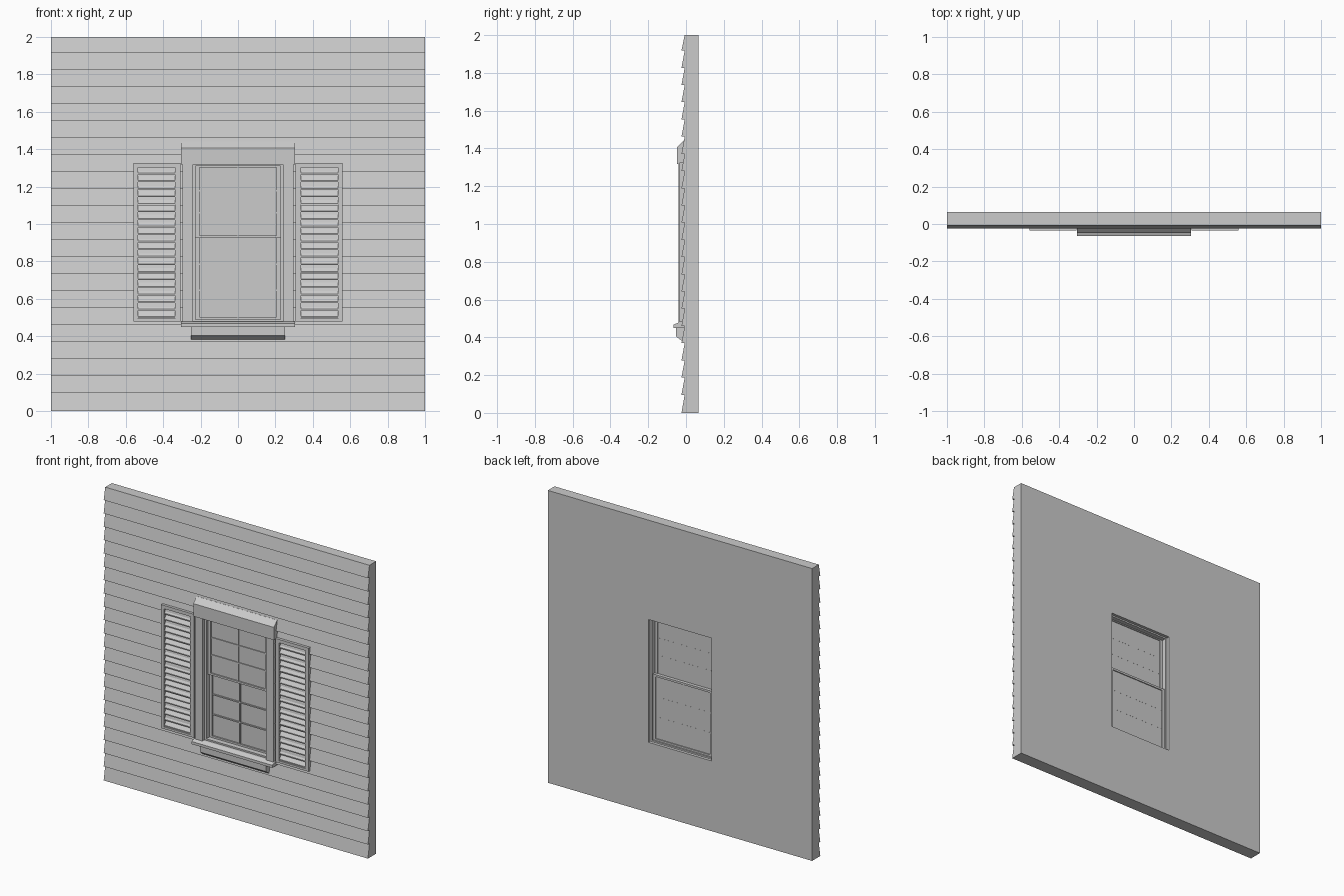
import bpy, bmesh

if "Cube" in bpy.data.objects:
    bpy.data.objects.remove(bpy.data.objects["Cube"])


def finish(bm, name):
    bmesh.ops.recalc_face_normals(bm, faces=bm.faces)
    me = bpy.data.meshes.new(name)
    bm.to_mesh(me)
    bm.free()
    ob = bpy.data.objects.new(name, me)
    bpy.context.collection.objects.link(ob)
    return ob


def prism(bm, profile, x0, x1):
    """Extrude a closed (y, z) profile along x."""
    a = [bm.verts.new((x0, y, z)) for y, z in profile]
    b = [bm.verts.new((x1, y, z)) for y, z in profile]
    bm.faces.new(a)
    bm.faces.new(b[::-1])
    n = len(a)
    for i in range(n):
        j = (i + 1) % n
        bm.faces.new((a[i], b[i], b[j], a[j]))


def box(bm, x0, x1, y0, y1, z0, z1):
    prism(bm, [(y0, z0), (y1, z0), (y1, z1), (y0, z1)], x0, x1)


def frame(bm, outer, inner, y0, y1):
    """Rectangular ring; outer and inner are (x0, x1, z0, z1)."""
    def ring(r, y):
        x0, x1, z0, z1 = r
        return [bm.verts.new((x, y, z)) for x, z in
                ((x0, z0), (x1, z0), (x1, z1), (x0, z1))]
    rings = [ring(outer, y0), ring(inner, y0), ring(inner, y1), ring(outer, y1)]
    for k in range(4):
        p, q = rings[k], rings[(k + 1) % 4]
        for i in range(4):
            j = (i + 1) % 4
            bm.faces.new((p[i], p[j], q[j], q[i]))


W, Z0, Z1 = 0.24, 0.48, 1.32      # window opening

# wall with opening
bm = bmesh.new()
frame(bm, (-1, 1, 0, 2), (-W, W, Z0, Z1), -0.005, 0.065)
finish(bm, "wall")

# clapboard siding, split beside the window
bm = bmesh.new()
edges = [0.0] + [0.096 + 0.0911 * k for k in range(21)] + [2.0]
for lo, hi in zip(edges, edges[1:]):
    prof = [(-0.005, lo), (-0.024, lo), (-0.007, hi), (-0.005, hi)]
    if hi > Z0 and lo < Z1:
        prism(bm, prof, -1, -0.26)
        prism(bm, prof, 0.26, 1)
    else:
        prism(bm, prof, -1, 1)
finish(bm, "siding")

# side casings
bm = bmesh.new()
for s in (-1, 1):
    x0, x1 = sorted((s * W, s * 0.298))
    box(bm, x0, x1, -0.04, 0, Z0 - 0.01, Z1)
finish(bm, "side_casings")

# header with sloped top
bm = bmesh.new()
prism(bm, [(0, 1.318), (-0.048, 1.318), (-0.048, 1.405), (-0.012, 1.441), (0, 1.441)],
      -0.305, 0.305)
finish(bm, "header")

# sill with sloped top
bm = bmesh.new()
prism(bm, [(0, 0.45), (-0.065, 0.45), (-0.065, 0.468), (-0.035, 0.48), (0, 0.48)],
      -0.305, 0.305)
finish(bm, "sill")

# apron with chamfered underside
bm = bmesh.new()
prism(bm, [(0, 0.383), (-0.025, 0.383), (-0.052, 0.405), (-0.052, 0.45), (0, 0.45)],
      -0.25, 0.25)
finish(bm, "apron")

# jamb liner
bm = bmesh.new()
frame(bm, (-W, W, Z0, Z1), (-0.226, 0.226, 0.49, 1.31), -0.02, 0.045)
finish(bm, "jamb")


# sashes with muntins and glass
def sash(name, z0, z1, c0, c1, y0, y1, bars):
    bm = bmesh.new()
    frame(bm, (-0.226, 0.226, z0, z1), (-0.206, 0.206, c0, c1), y0, y1)
    ym = (y0 + y1) / 2
    m = 0.004
    box(bm, -m, m, y0 + 0.003, ym + 0.0035, c0, c1)
    for z in bars:
        box(bm, -0.206, 0.206, y0 + 0.003, ym + 0.0035, z - m, z + m)
    finish(bm, name)
    bm = bmesh.new()
    box(bm, -0.207, 0.207, ym, ym + 0.003, c0, c1)
    finish(bm, name + "_glass")


sash("upper_sash", 0.925, 1.31, 0.938, 1.303, -0.003, 0.015, (1.179, 1.061))
sash("lower_sash", 0.49, 0.94, 0.502, 0.926, 0.015, 0.035, (0.784, 0.647))

# louvred shutters
N = 20
for s, name in ((-1, "left_shutter"), (1, "right_shutter")):
    o = sorted((s * 0.308, s * 0.558))
    i = sorted((s * 0.336, s * 0.535))
    bm = bmesh.new()
    frame(bm, (*o, 0.48, 1.325), (*i, 0.495, 1.302), -0.034, -0.006)
    pitch = (1.302 - 0.495) / N
    for k in range(N):
        z = 0.495 + pitch * k
        prism(bm, [(-0.031, z + 0.003), (-0.031, z + 0.010),
                   (-0.012, z + 0.036), (-0.012, z + 0.029)], *i)
    finish(bm, name)
